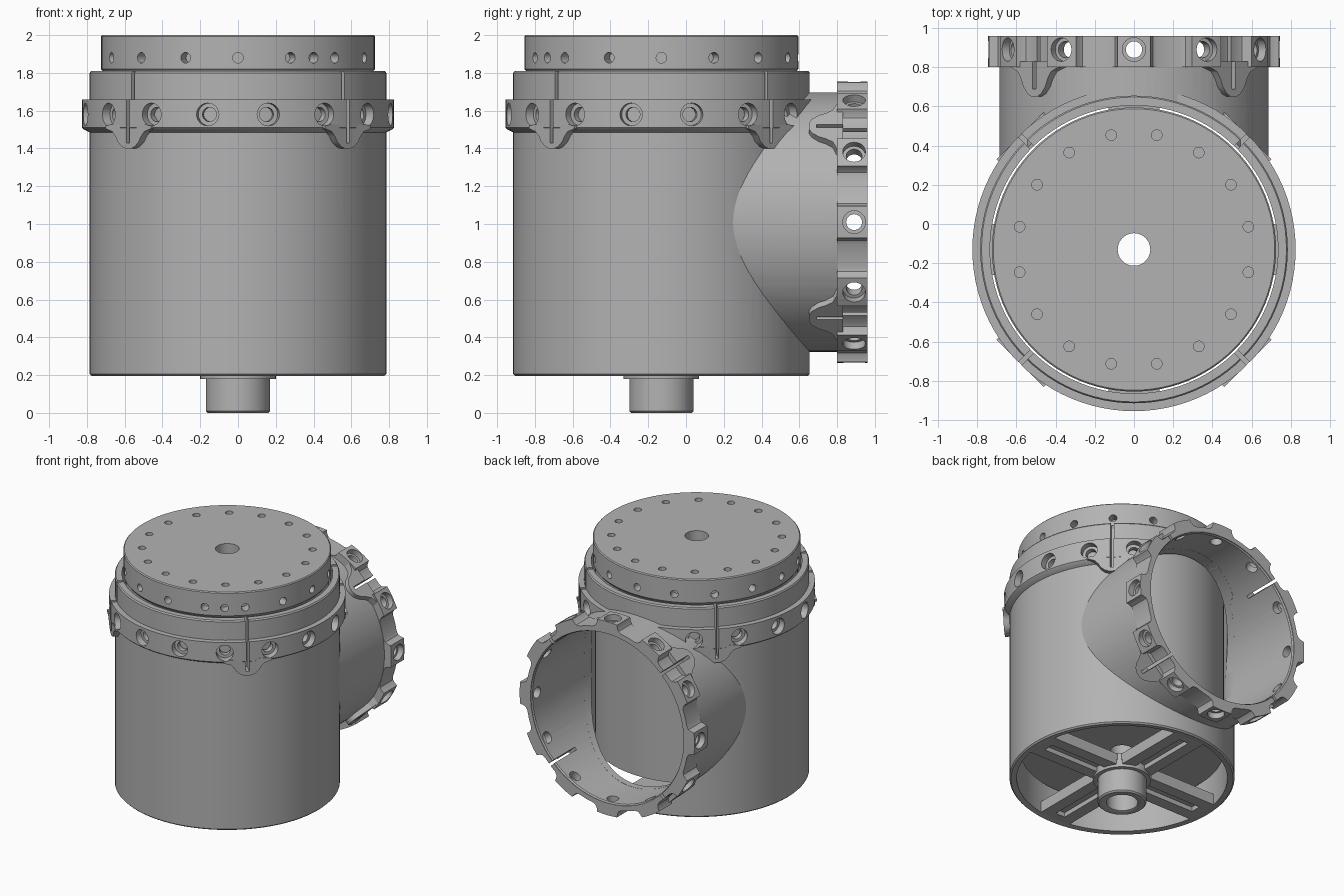
import bpy, bmesh
from math import pi, sin, cos, radians
from mathutils import Matrix, Vector

cube = bpy.data.objects.get("Cube")
if cube:
    bpy.data.objects.remove(cube)

grey = bpy.data.materials.new("machined_grey")
grey.use_nodes = True
tone = (0.45, 0.45, 0.45, 1)
grey.diffuse_color = tone
grey.node_tree.nodes["Principled BSDF"].inputs["Base Color"].default_value = tone

# Working frames: local z runs along the axis of each cylinder
BODY = Matrix.Translation((0, -0.13, 0))
TUBE = Matrix.Translation((0, 0, 1.01)) @ Matrix.Rotation(-pi / 2, 4, 'X')
DIAGONALS = [45, 135, 225, 315]


def turn(deg):
    return Matrix.Rotation(radians(deg), 4, 'Z')


def loft(bm, rings, closed):
    """Skin a list of equal vertex rings; cap the ends unless it loops."""
    n = len(rings[0])
    pairs = list(zip(rings, rings[1:])) + ([(rings[-1], rings[0])] if closed else [])
    for a, b in pairs:
        for i in range(n):
            j = (i + 1) % n
            bm.faces.new((a[i], a[j], b[j], b[i]))
    if not closed:
        bm.faces.new(rings[0][::-1])
        bm.faces.new(rings[-1])


def lathe(bm, frame, profile, seg=96, closed=True):
    rings = [[bm.verts.new(frame @ Vector((r * cos(2 * pi * i / seg), r * sin(2 * pi * i / seg), z)))
              for i in range(seg)] for r, z in profile]
    loft(bm, rings, closed)


def box(bm, frame, lo, hi):
    lo, hi = Vector(lo), Vector(hi)
    bmesh.ops.create_cube(bm, size=1, matrix=frame @ Matrix.Translation((lo + hi) / 2)
                          @ Matrix.Diagonal((hi - lo).to_4d()))


def radial_hole(bm, frame, deg, z, profile):
    m = frame @ turn(deg) @ Matrix.Translation((0, 0, z)) @ Matrix.Rotation(pi / 2, 4, 'Y')
    lathe(bm, m, profile, 24, False)


def slots(bm, frame, z0, z1, r0, r1):
    for deg in DIAGONALS:
        box(bm, frame @ turn(deg), (r0, -0.011, z0), (r1, 0.011, z1))


def tabs(bm, frame, z, r0, r1, length):
    """Rounded tongues that relieve the end of each clamping slot."""
    half = [(0.17, 0.2), (0.17, 0), (0.12, -0.15), (0.095, -0.4), (0.08, -0.65), (0.05, -0.9), (0.02, -1)]
    shape = half + [(-t, h) for t, h in reversed(half)]
    for deg in DIAGONALS:
        m = frame @ turn(deg)
        loft(bm, [[bm.verts.new(m @ Vector((r, t, z + h * length))) for t, h in shape]
                  for r in (r0, r1)], False)


def make(name, bm, cutters=()):
    bmesh.ops.recalc_face_normals(bm, faces=bm.faces)
    mesh = bpy.data.meshes.new(name)
    bm.to_mesh(mesh)
    bm.free()
    ob = bpy.data.objects.new(name, mesh)
    bpy.context.collection.objects.link(ob)
    if cutters:
        for c in cutters:
            mod = ob.modifiers.new("cut", 'BOOLEAN')
            mod.operation, mod.solver, mod.object = 'DIFFERENCE', 'EXACT', c
        deps = bpy.context.evaluated_depsgraph_get()
        baked = bpy.data.meshes.new_from_object(ob.evaluated_get(deps))
        ob.modifiers.clear()
        ob.data = baked
    ob.data.materials.clear()
    ob.data.materials.append(grey)
    return ob


helpers = []


def cutter(name, bm):
    ob = make(name, bm)
    ob.hide_render = True
    helpers.append(ob)
    return ob


# Cutters: collar drilling, tube drilling, tube bore, body core, cap drilling
bm = bmesh.new()
for k in range(16):
    radial_hole(bm, BODY, 11.25 + 22.5 * k, 1.58,
                [(0.038, 0.718), (0.038, 0.775), (0.06, 0.775), (0.06, 0.87)])
slots(bm, BODY, 1.43, 1.85, 0.718, 0.86)
collar_cut = cutter("collar_cutter", bm)

bm = bmesh.new()
for k in range(12):
    radial_hole(bm, TUBE, 30 * k, 0.89,
                [(0.042, 0.6), (0.042, 0.7), (0.06, 0.7), (0.06, 0.79)])
slots(bm, TUBE, 0.69, 1.0, 0.6, 0.8)
tube_cut = cutter("tube_cutter", bm)

bm = bmesh.new()
lathe(bm, TUBE, [(0.644, 0.1), (0.644, 1.1)], closed=False)
bore_cut = cutter("bore_cutter", bm)

bm = bmesh.new()
lathe(bm, BODY, [(0.752, 0.1), (0.752, 1.9)], closed=False)
core_cut = cutter("core_cutter", bm)

bm = bmesh.new()
for k in range(16):
    radial_hole(bm, BODY, 22.5 * k, 1.88, [(0.028, 0.65), (0.028, 0.75)])
    a = turn(11.25 + 22.5 * k)
    lathe(bm, BODY @ a @ Matrix.Translation((0.595, 0, 0)), [(0.027, 1.95), (0.027, 2.05)], 24, False)
radial_hole(bm, BODY, -56.5, 1.88, [(0.028, 0.65), (0.028, 0.75)])
cap_cut = cutter("cap_cutter", bm)

# Main housing with its clamping collar
bm = bmesh.new()
lathe(bm, BODY, [(0.735, 0.2), (0.775, 0.195), (0.785, 0.205), (0.785, 1.485), (0.815, 1.5),
                 (0.825, 1.51), (0.825, 1.66), (0.785, 1.66), (0.785, 1.8), (0.778, 1.81), (0.735, 1.81)])
make("main_housing", bm, [collar_cut, bore_cut])

bm = bmesh.new()
tabs(bm, BODY, 1.505, 0.755, 0.822, 0.105)
make("collar_tabs", bm, [collar_cut, bore_cut])

# Inner drum with the drilled cap on top
bm = bmesh.new()
lathe(bm, BODY, [(0.083, 0.42), (0.71, 0.42), (0.71, 1.8), (0.72, 1.815), (0.725, 1.82),
                 (0.725, 1.993), (0.718, 2.0), (0.083, 2.0)])
make("inner_drum_and_cap", bm, [cap_cut])

# Side tube running to the back
bm = bmesh.new()
lathe(bm, TUBE, [(0.645, 0.12), (0.687, 0.12), (0.687, 0.955), (0.652, 0.955), (0.645, 0.945)])
make("side_tube", bm, [core_cut, tube_cut])

# Lugged clamping ring at the tube mouth
bm = bmesh.new()
lug = [(-15, 0.69), (-10, 0.69), (-8, 0.7), (-7, 0.72), (-6.5, 0.745), (-3, 0.745),
       (0, 0.745), (3, 0.745), (6.5, 0.745), (7, 0.72), (8, 0.7), (10, 0.69)]
outline = [(radians(30 * k + d), r) for k in range(12) for d, r in lug]
rings = [[bm.verts.new(TUBE @ Vector(((r if outer else 0.652) * cos(a), (r if outer else 0.652) * sin(a), z)))
          for a, r in outline] for outer, z in ((0, 0.8), (1, 0.8), (1, 0.96), (0, 0.96))]
loft(bm, rings, True)
make("tube_clamp_ring", bm, [tube_cut])

bm = bmesh.new()
tabs(bm, TUBE, 0.8, 0.66, 0.72, 0.15)
make("tube_tabs", bm, [tube_cut, core_cut])

# Bottom hub and four grooved spokes
bm = bmesh.new()
lathe(bm, BODY, [(0.11, 0.005), (0.12, 0), (0.16, 0), (0.17, 0.01), (0.17, 0.18), (0.2, 0.18),
                 (0.2, 0.29), (0.11, 0.29)], 64)
make("bottom_hub", bm)

for k, side in enumerate(("left", "back", "right", "front")):
    bm = bmesh.new()
    m = BODY @ turn(90 * k)
    box(bm, m, (0.15, -0.13, 0.235), (0.74, 0.13, 0.285))
    for y in (-0.085, 0.085):
        box(bm, m, (0.16, y - 0.045, 0.2), (0.74, y + 0.045, 0.25))
    box(bm, m, (0.67, -0.06, 0.2), (0.74, 0.06, 0.25))
    make(side + "_spoke", bm)

# Remove helpers and smooth the round parts
for ob in helpers:
    bpy.data.objects.remove(ob)
bpy.ops.object.select_all(action='DESELECT')
for ob in bpy.context.collection.objects:
    if ob.type == 'MESH':
        ob.select_set(True)
        bpy.context.view_layer.objects.active = ob
bpy.ops.object.shade_smooth_by_angle(angle=radians(30))
